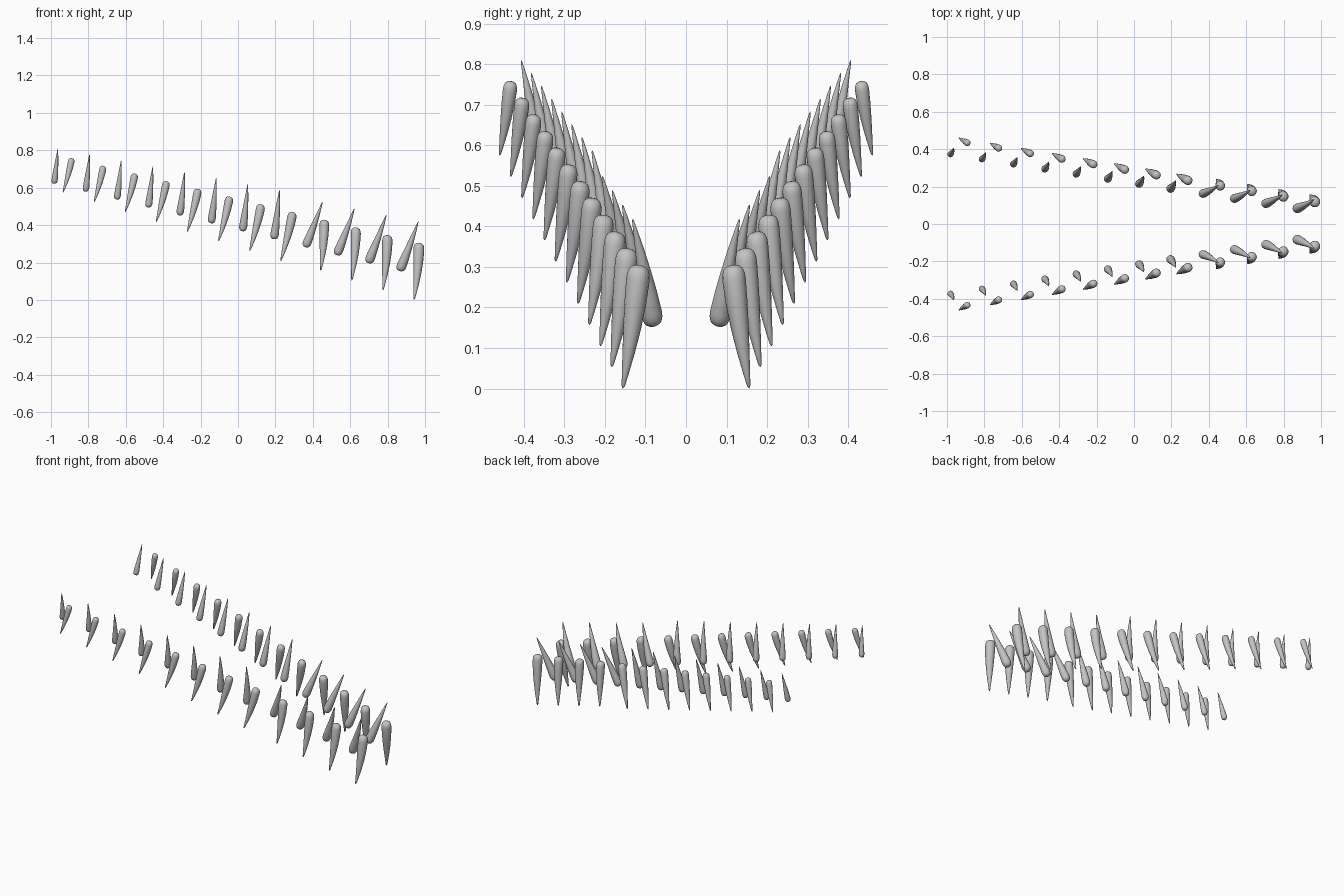
import bpy
import bmesh
import math
from mathutils import Vector

if "Cube" in bpy.data.objects:
    bpy.data.objects.remove(bpy.data.objects["Cube"], do_unlink=True)

GREY = (0.55, 0.55, 0.55, 1.0)
mat = bpy.data.materials.new("tooth grey")
mat.use_nodes = True
mat.diffuse_color = GREY
bsdf = mat.node_tree.nodes["Principled BSDF"]
bsdf.inputs["Base Color"].default_value = GREY
bsdf.inputs["Roughness"].default_value = 0.6

SIDES = 16
COUNT = 12
# (fraction along the axis, fraction of full radius), root to tip
CAP = [(0.008, 0.5), (0.03, 0.8), (0.07, 0.96), (0.12, 1.0)]
BLUNT = CAP + [(0.3, 0.93), (0.5, 0.77), (0.7, 0.54), (0.88, 0.29), (0.98, 0.14)]
SHARP = CAP + [(0.3, 0.86), (0.5, 0.66), (0.7, 0.44), (0.88, 0.22), (0.98, 0.09)]


def mix(a, b, t):
    return a + (b - a) * t


def tooth(name, root, tip, radius, profile, bow):
    """A slightly bowed cone with a rounded root."""
    axis = tip - root
    side = axis.cross(Vector((0, 1, 0))).normalized()
    other = axis.cross(side).normalized()
    bm = bmesh.new()
    rings = []
    for t, r in profile:
        centre = root + axis * t + bow * (4 * t * (1 - t))
        ring = []
        for k in range(SIDES):
            a = math.tau * k / SIDES
            offset = side * math.cos(a) + other * math.sin(a)
            ring.append(bm.verts.new(centre + offset * radius * r))
        rings.append(ring)
    ends = [bm.verts.new(root), bm.verts.new(tip)]
    for k in range(SIDES):
        n = (k + 1) % SIDES
        for low, high in zip(rings, rings[1:]):
            bm.faces.new((low[k], low[n], high[n], high[k]))
        bm.faces.new((ends[0], rings[0][n], rings[0][k]))
        bm.faces.new((ends[1], rings[-1][k], rings[-1][n]))
    bmesh.ops.recalc_face_normals(bm, faces=bm.faces)
    for f in bm.faces:
        f.smooth = True
    mesh = bpy.data.meshes.new(name)
    bm.to_mesh(mesh)
    bm.free()
    mesh.materials.append(mat)
    bpy.context.collection.objects.link(bpy.data.objects.new(name, mesh))


for label, s in (("right", -1), ("left", 1)):
    for i in range(COUNT):
        t = i / (COUNT - 1)
        front_group = i >= 8      # the last four teeth lean differently

        # Upper tooth, pointing down
        x = mix(-0.888, 0.968, t)
        lean = mix(0.0, -0.027, t) if front_group else mix(-0.048, -0.075, t)
        root = Vector((x, s * mix(0.432, 0.115, t), mix(0.758, 0.305, t)))
        tip = Vector((x + lean, s * mix(0.46, 0.156, t), mix(0.574, 0.0, t)))
        bow = Vector((0.005, -s * 0.003, 0)) * mix(0.6, 1, t)
        tooth(f"upper_tooth_{label}_{i + 1}", root, tip,
              mix(0.0175, 0.029, t), BLUNT, bow)

        # Lower tooth, pointing up
        x = mix(-0.983, 0.864, t)
        lean = mix(0.07, 0.1, t) if front_group else mix(0.02, 0.035, t)
        height = mix(0.187, 0.264, t) if front_group else mix(0.189, 0.307, t)
        z = mix(0.622, 0.155, t)
        root = Vector((x, s * mix(0.37, 0.08, t), z))
        tip = Vector((x + lean, s * mix(0.407, 0.132, t), z + height))
        bow = Vector((0.002, -s * 0.003, 0)) * mix(0.6, 1, t)
        tooth(f"lower_tooth_{label}_{i + 1}", root, tip,
              mix(0.0165, 0.026, t), SHARP, bow)
